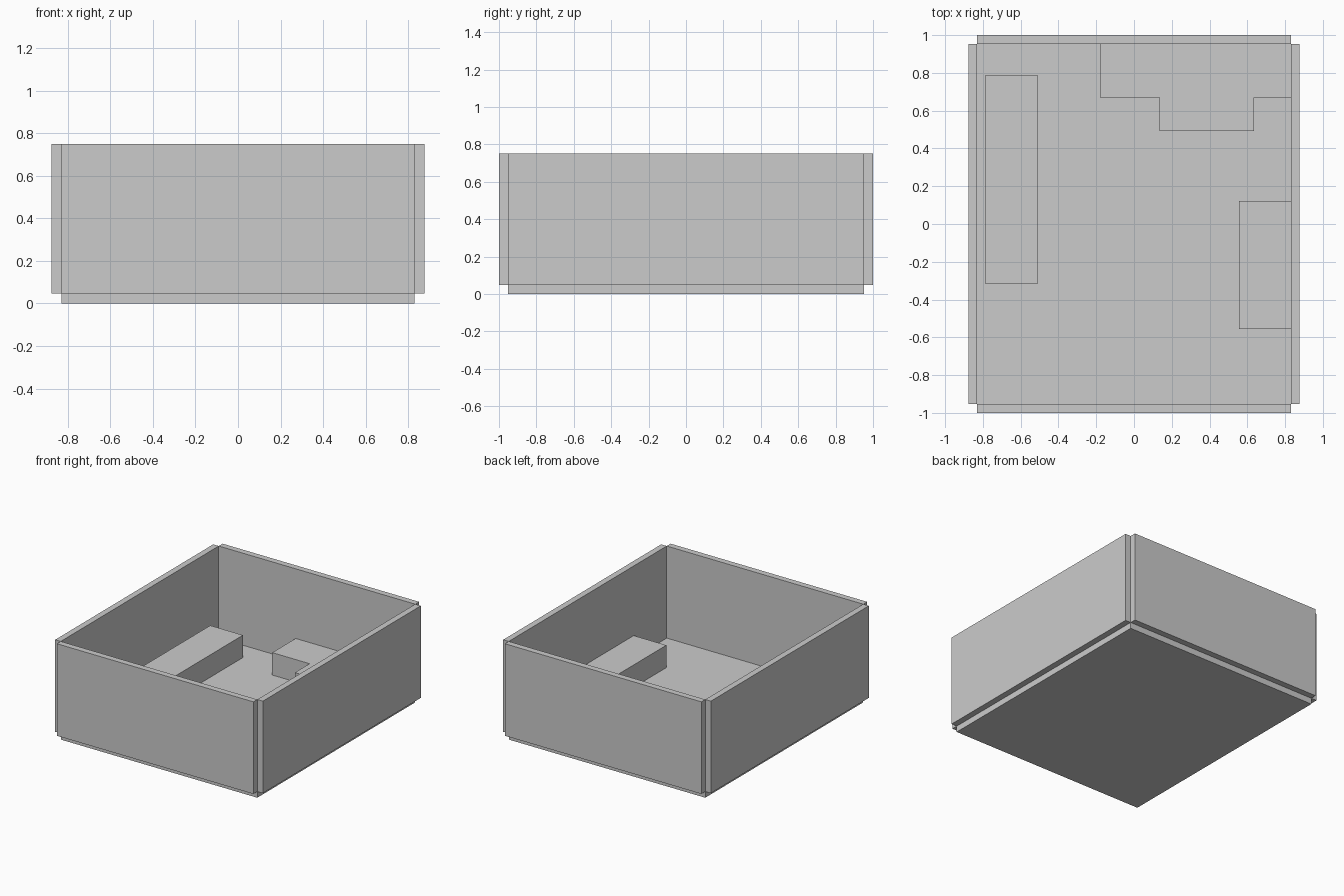
import bpy, bmesh

if "Cube" in bpy.data.objects:
    bpy.data.objects.remove(bpy.data.objects["Cube"])

# Main dimensions: inner half-sizes, panel thickness, heights
X, Y, T = 0.83, 0.953, 0.047
TOP, BLOCK = 0.75, 0.218


def prism(name, outline, z0, z1):
    """Extrude a flat outline (counter-clockwise) from z0 up to z1."""
    bm = bmesh.new()
    base = bm.faces.new([bm.verts.new((x, y, z0)) for x, y in outline])
    ext = bmesh.ops.extrude_face_region(bm, geom=[base], use_keep_orig=True)
    verts = [g for g in ext["geom"] if isinstance(g, bmesh.types.BMVert)]
    bmesh.ops.translate(bm, verts=verts, vec=(0, 0, z1 - z0))
    bmesh.ops.recalc_face_normals(bm, faces=bm.faces)
    mesh = bpy.data.meshes.new(name)
    bm.to_mesh(mesh)
    bm.free()
    obj = bpy.data.objects.new(name, mesh)
    bpy.context.collection.objects.link(obj)
    return obj


def box(name, x0, x1, y0, y1, z0, z1):
    return prism(name, [(x0, y0), (x1, y0), (x1, y1), (x0, y1)], z0, z1)


# Floor slab
box("floor", -X, X, -Y, Y, 0, T)

# Four wall panels, leaving open notches at the corners and under the edge
box("left_wall", -X - T, -X, -Y, Y, T, TOP)
box("right_wall", X, X + T, -Y, Y, T, TOP)
box("front_wall", -X, X, -Y - T, -Y, T, TOP)
box("back_wall", -X, X, Y, Y + T, T, TOP)

# Low blocks on the floor
box("left_counter", -0.786, -0.51, -0.317, 0.788, T, BLOCK)
box("right_counter", 0.555, X, -0.555, 0.123, T, BLOCK)

# Stepped block along the back wall
prism("back_counter", [(-0.18, Y), (-0.18, 0.67), (0.136, 0.67), (0.136, 0.492),
                       (0.635, 0.492), (0.635, 0.67), (X, 0.67), (X, Y)], T, BLOCK)
